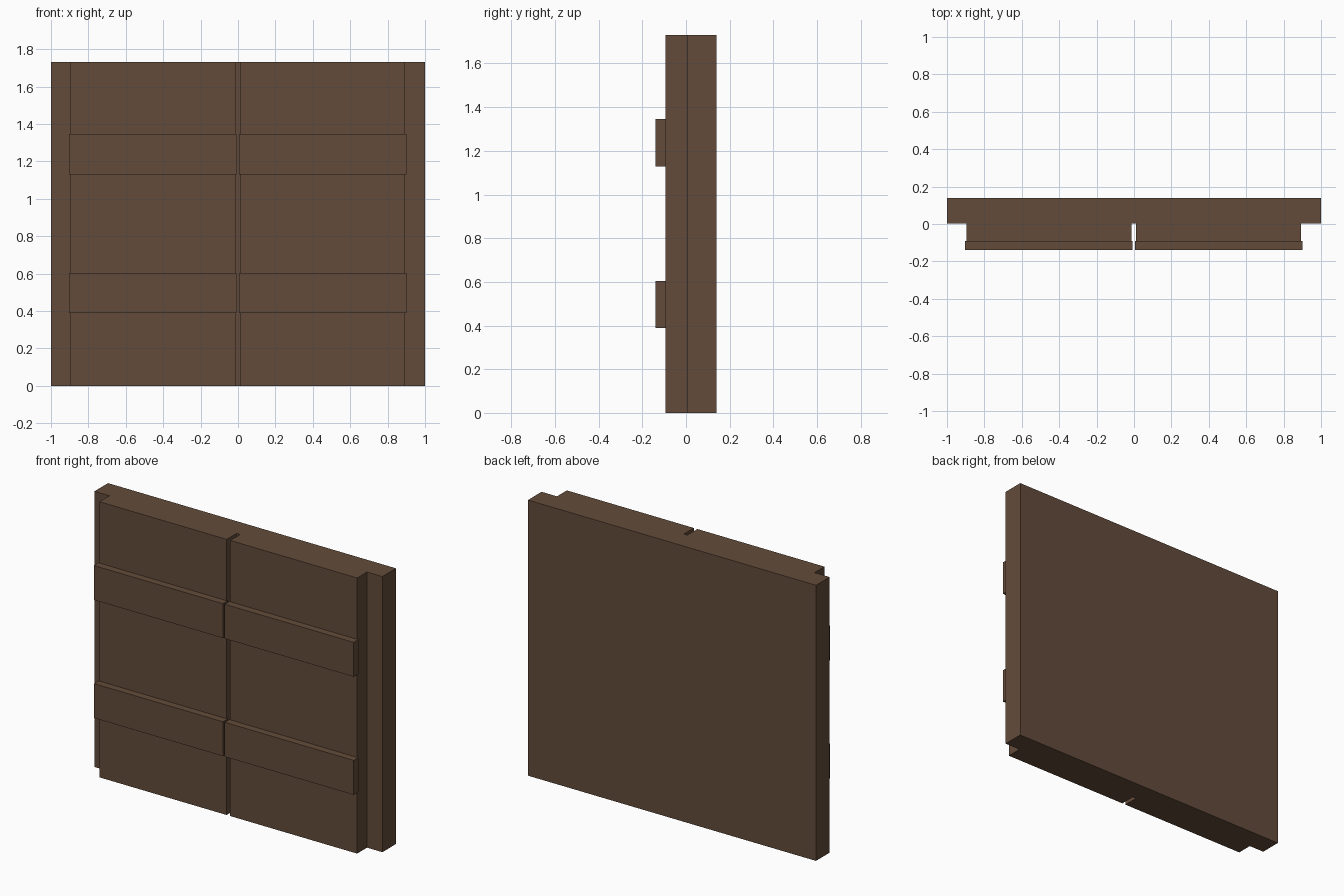
import bpy

if "Cube" in bpy.data.objects:
    bpy.data.objects.remove(bpy.data.objects["Cube"])

wood = bpy.data.materials.new("dark brown wood")
wood.diffuse_color = (0.125, 0.071, 0.043, 1)
wood.use_nodes = True
wood.node_tree.nodes["Principled BSDF"].inputs["Base Color"].default_value = wood.diffuse_color


def box(name, x, y, z):
    """Box spanning the given (min, max) ranges."""
    spans = (x, y, z)
    bpy.ops.mesh.primitive_cube_add(size=1, location=[(a + b) / 2 for a, b in spans])
    ob = bpy.context.object
    ob.name = name
    ob.scale = [b - a for a, b in spans]
    bpy.ops.object.transform_apply(location=False, rotation=False, scale=True)
    ob.data.materials.append(wood)
    return ob


HEIGHT = 1.73

# Wide backing panel
box("back_panel", (-1, 1), (0.004, 0.139), (0, HEIGHT))

# Two door leaves with a narrow gap, each crossed by two raised straps
leaves = {
    "left": ((-0.896, -0.013), (-0.904, -0.007)),
    "right": ((0.012, 0.893), (0.005, 0.901)),
}
for side, (leaf_x, strap_x) in leaves.items():
    box(side + "_door", leaf_x, (-0.094, 0.004), (0, HEIGHT))
    for level, z in (("lower", (0.388, 0.604)), ("upper", (1.129, 1.345))):
        box(f"{side}_{level}_strap", strap_x, (-0.139, -0.091), z)
